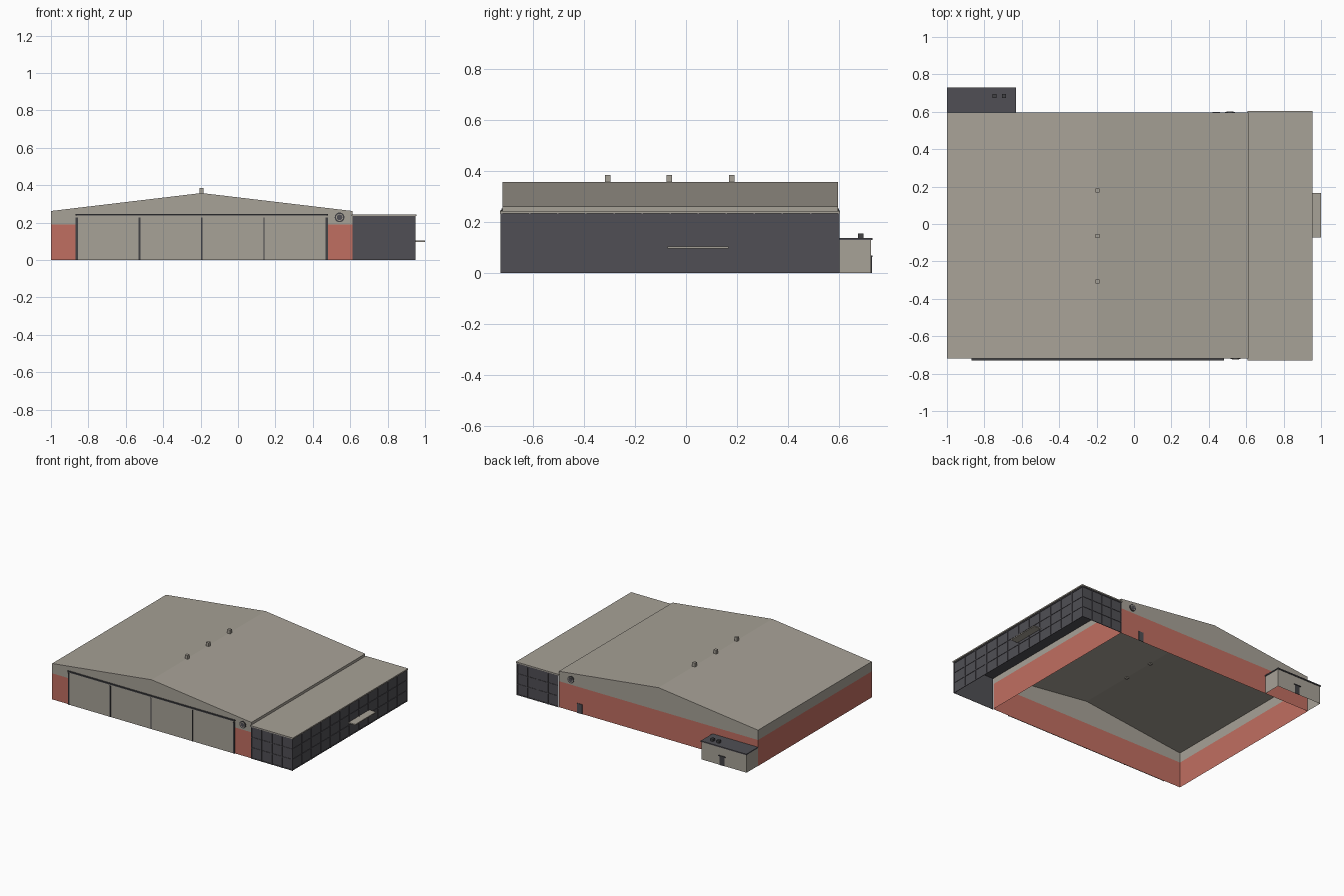
import bpy, bmesh, math
from mathutils import Matrix

if "Cube" in bpy.data.objects:
    bpy.data.objects.remove(bpy.data.objects["Cube"])


def mat(name, rgb):
    m = bpy.data.materials.new(name)
    m.diffuse_color = (*rgb, 1)
    m.use_nodes = True
    m.node_tree.nodes["Principled BSDF"].inputs["Base Color"].default_value = m.diffuse_color
    return m


BEIGE = mat("beige cladding", (0.39, 0.36, 0.31))
RED = mat("red brick", (0.53, 0.157, 0.12))
CHAR = mat("charcoal panel", (0.08, 0.078, 0.089))
TRIM = mat("dark trim", (0.055, 0.055, 0.06))


def finish(name, bm, *mats):
    me = bpy.data.meshes.new(name)
    bm.to_mesh(me)
    bm.free()
    for m in mats:
        me.materials.append(m)
    ob = bpy.data.objects.new(name, me)
    bpy.context.collection.objects.link(ob)
    return ob


def boxes(name, spans, m, skip=()):
    """One object from axis-aligned spans; skip lists face directions left open."""
    bm = bmesh.new()
    for x0, x1, y0, y1, z0, z1 in spans:
        mx = (Matrix.Translation(((x0 + x1) / 2, (y0 + y1) / 2, (z0 + z1) / 2))
              @ Matrix.Diagonal((x1 - x0, y1 - y0, z1 - z0, 1)))
        bmesh.ops.create_cube(bm, size=1, matrix=mx)
    bm.normal_update()
    axes = {"-x": (-1, 0, 0), "-y": (0, -1, 0), "-z": (0, 0, -1)}
    gone = [f for f in bm.faces if any(
        sum(a * b for a, b in zip(f.normal, axes[s])) > 0.9 for s in skip)]
    bmesh.ops.delete(bm, geom=gone, context='FACES')
    return finish(name, bm, m)


def disc(name, x, y, z, r, depth, m):
    bm = bmesh.new()
    mx = Matrix.Translation((x, y, z)) @ Matrix.Rotation(math.pi / 2, 4, 'X')
    bmesh.ops.create_cone(bm, cap_ends=True, segments=24, radius1=r, radius2=r,
                          depth=depth, matrix=mx)
    return finish(name, bm, m)


# main hall: gabled shell open below, brick up to the band height
YF, YB, BAND, RIDGE = -0.719, 0.596, 0.19, -0.195
profile = [(-1, 0), (-1, BAND), (-1, 0.262), (RIDGE, 0.358),
           (0.612, 0.262), (0.612, BAND), (0.612, 0)]
bm = bmesh.new()
front = [bm.verts.new((x, YF, z)) for x, z in profile]
back = [bm.verts.new((x, YB, z)) for x, z in profile]
for i in range(6):
    bm.faces.new((front[i], front[i + 1], back[i + 1], back[i]))
for ring in (front, back):
    bm.faces.new([ring[i] for i in (0, 1, 5, 6)])
    bm.faces.new(ring[1:6])
bmesh.ops.recalc_face_normals(bm, faces=bm.faces)
for f in bm.faces:
    f.material_index = int(f.calc_center_median().z < BAND)
finish("main_hall", bm, BEIGE, RED)

# ridge vents
boxes("ridge_vents", [(RIDGE - .011, RIDGE + .011, y - .011, y + .011, 0.35, 0.385)
                      for y in (-0.307, -0.065, 0.18)], BEIGE)

# sliding hangar doors with header rail and dividers
edges = [-0.862, -0.526, -0.195, 0.139, 0.474]
boxes("hangar_doors", [(a, b, -0.724, -0.7195, 0, 0.238)
                       for a, b in zip(edges, edges[1:])], BEIGE)
widths = [0.012, 0.010, 0.008, 0.004, 0.012]
boxes("door_dividers", [(x - w / 2, x + w / 2, -0.727, -0.7195, 0, 0.228)
                        for x, w in zip(edges, widths)], TRIM)
boxes("door_header", [(-0.87, 0.482, -0.729, -0.7195, 0.237, 0.246)], TRIM)

# glazed side wing, open below and toward the hall
WX = 0.945
boxes("side_wing", [(0.612, WX, YF - .003, YB + .002, 0, 0.234)], CHAR, ("-z", "-x"))
boxes("side_wing_roof", [(0.608, 0.954, -0.729, 0.604, 0.234, 0.243)], BEIGE)

# wing mullions: a grid of raised bars on the three outer faces
bars = []
y0, y1 = YF - .003, YB + .002
for i in range(13):
    y = y0 + (y1 - y0) * i / 12
    bars.append((WX, WX + .004, y - .003, y + .003, 0, 0.234))
for z in (0.004, 0.08, 0.156, 0.230):
    bars.append((WX, WX + .003, y0, y1, z - .003, z + .003))
for ya, yb in ((y0 - .004, y0), (y1, y1 + .004)):
    for i in range(5):
        x = 0.615 + (WX - 0.615) * i / 4
        bars.append((x - .003, x + .003, ya, yb, 0, 0.234))
    for z in (0.004, 0.08, 0.156, 0.230):
        bars.append((0.612, WX, ya + .0005, yb - .0005, z - .003, z + .003))
boxes("wing_mullions", bars, CHAR)

# entrance canopy
boxes("entrance_canopy", [(WX, 1.0, -0.073, 0.167, 0.097, 0.105)], BEIGE)

# rear annex, open below and toward the hall
boxes("annex", [(-0.998, -0.635, YB, 0.725, 0, 0.13)], BEIGE, ("-z", "-y"))
boxes("annex_roof", [(-1, -0.631, YB, 0.731, 0.13, 0.138)], CHAR)
boxes("annex_roof_vents", [(x - .011, x + .011, 0.674, 0.696, 0.138, 0.156)
                           for x in (-0.745, -0.695)], TRIM)
boxes("annex_door", [(-0.82, -0.78, 0.725, 0.728, 0, 0.064),
                     (-0.828, -0.772, 0.725, 0.731, 0.064, 0.070)], TRIM)

# hall rear door
boxes("rear_door", [(0.42, 0.46, YB, YB + .004, 0, 0.07)], CHAR)

# round wall plates on both gables
for side, x, y, s in (("front", 0.543, YF, -1), ("rear", 0.513, YB, 1)):
    disc(side + "_round_plate", x, y + s * .002, 0.228, 0.026, 0.004, TRIM)
    disc(side + "_round_plate_ring", x, y + s * .003, 0.228, 0.019, 0.005, BEIGE)
    disc(side + "_round_plate_core", x, y + s * .004, 0.228, 0.015, 0.005, CHAR)
